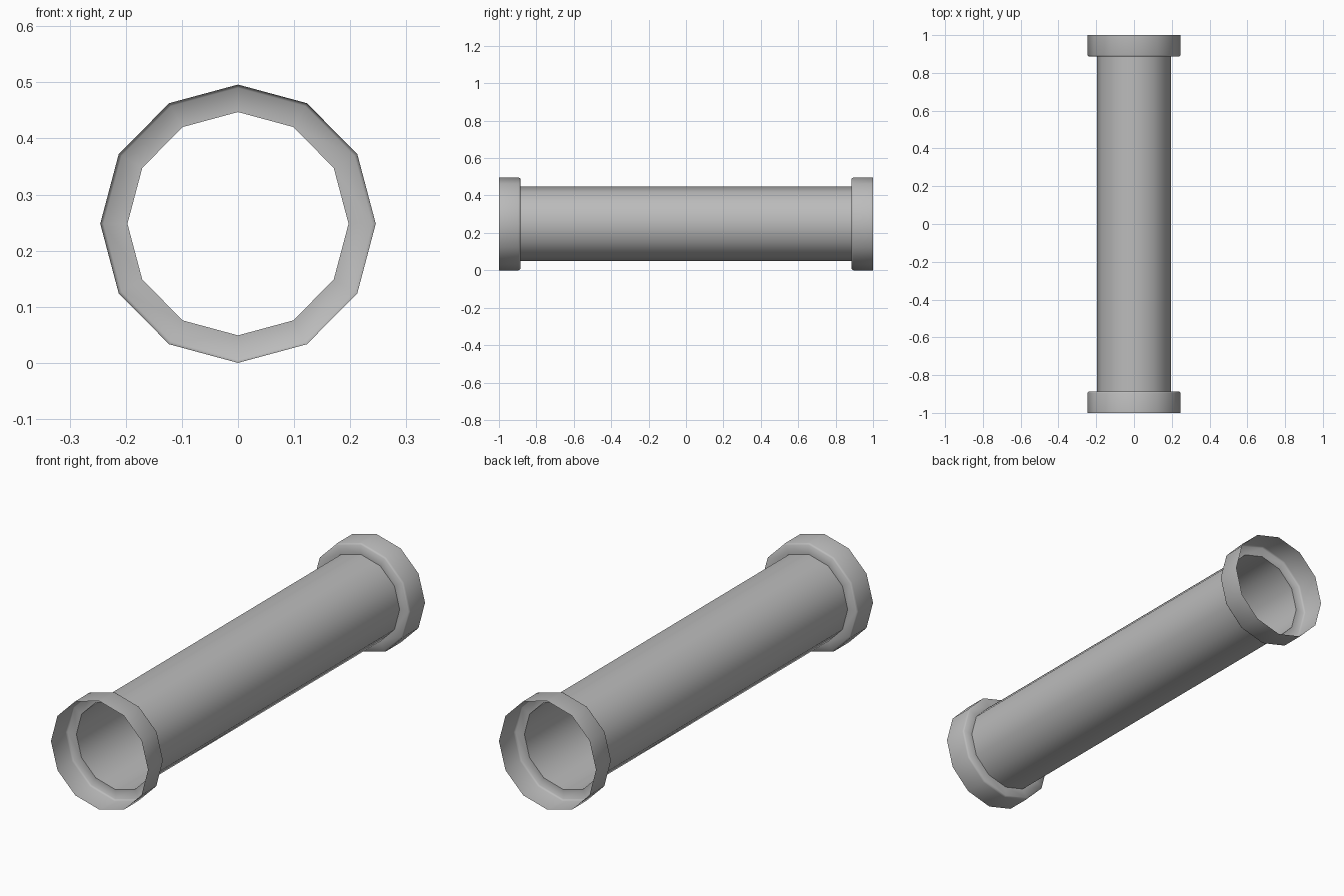
import bpy, math

if "Cube" in bpy.data.objects:
    bpy.data.objects.remove(bpy.data.objects["Cube"])

SIDES, CENTRE_Z, X_SCALE = 12, 0.248, 0.99

grey = bpy.data.materials.new("dark_grey")
grey.diffuse_color = (0.5, 0.5, 0.5, 1)
grey.use_nodes = True
grey.node_tree.nodes["Principled BSDF"].inputs["Base Color"].default_value = grey.diffuse_color


def lathe(name, profile):
    """Open surface of revolution about the y axis; profile is (radius, y), y rising."""
    verts, faces = [], []
    for r, y in profile:
        for i in range(SIDES):
            a = 2 * math.pi * i / SIDES
            verts.append((X_SCALE * r * math.cos(a), y, CENTRE_Z + r * math.sin(a)))
    for k in range(len(profile) - 1):
        for i in range(SIDES):
            a, b = k * SIDES + i, k * SIDES + (i + 1) % SIDES
            faces.append((a, a + SIDES, b + SIDES, b))
    mesh = bpy.data.meshes.new(name)
    mesh.from_pydata(verts, [], faces)
    mesh.materials.append(grey)
    obj = bpy.data.objects.new(name, mesh)
    bpy.context.collection.objects.link(obj)
    # Smooth around the pipe and over the rounded collar corner
    bpy.ops.object.select_all(action='DESELECT')
    obj.select_set(True)
    bpy.context.view_layer.objects.active = obj
    bpy.ops.object.shade_smooth_by_angle(angle=math.radians(50))
    return obj


# Thin-walled tube, open at both ends
lathe("pipe_tube", [(0.199, -0.886), (0.199, 0.886)])

# Flared end collars: open rim, straight wall, rounded corner, step down to the tube
collar = [(0.248, -1.0), (0.248, -0.895), (0.246, -0.890), (0.242, -0.886), (0.199, -0.886)]
lathe("front_collar", collar)
lathe("back_collar", [(r, -y) for r, y in reversed(collar)])
